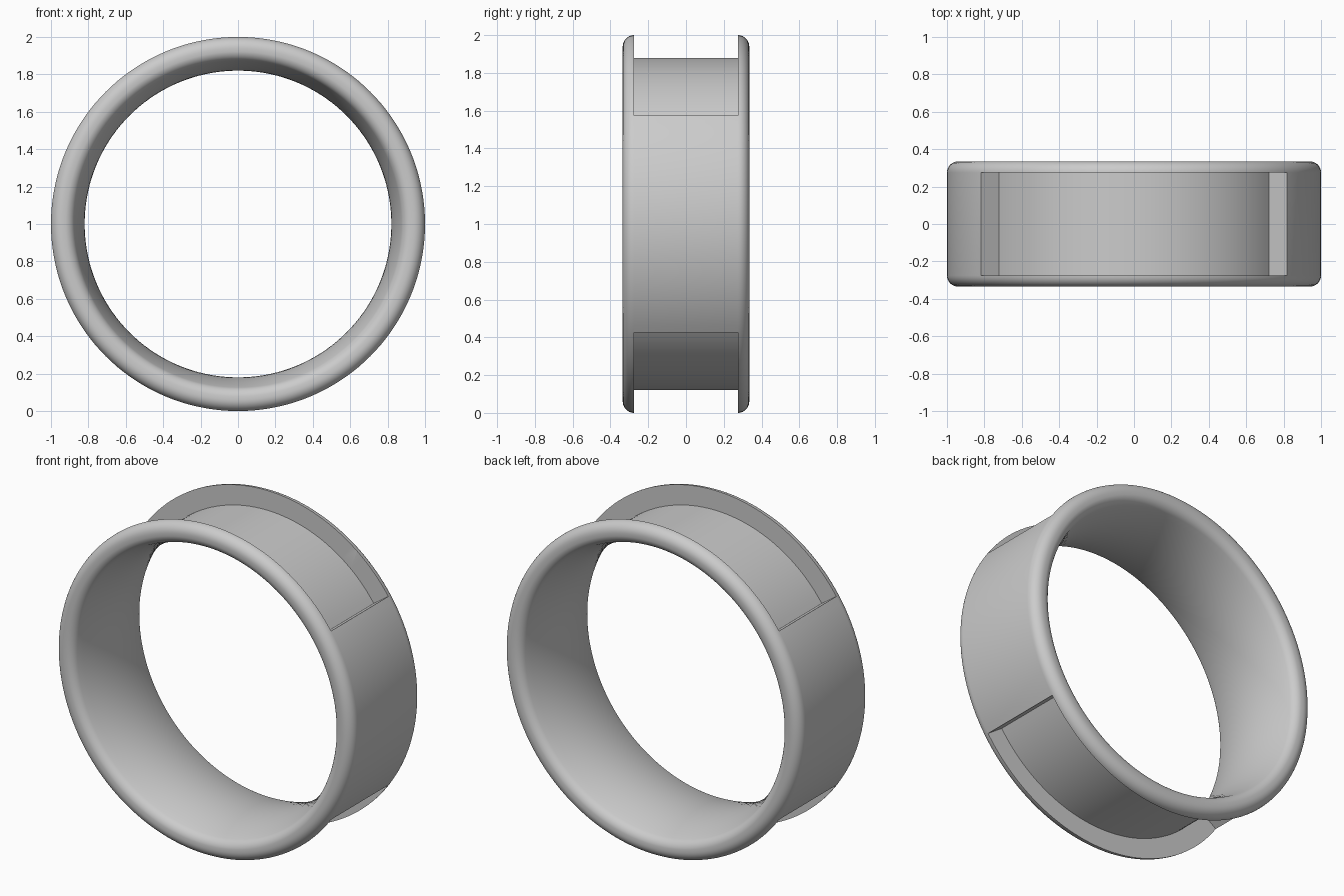
import bpy, bmesh
from math import sin, cos, pi, radians

cube = bpy.data.objects.get("Cube")
if cube:
    bpy.data.objects.remove(cube, do_unlink=True)

SEGMENTS = 144
HALF_WIDTH = 0.335
FILLET = 0.06
GROOVE = HALF_WIDTH - FILLET

metal = bpy.data.materials.new("grey metal")
metal.use_nodes = True
grey = (0.6, 0.6, 0.6, 1)
metal.diffuse_color = grey
metal.node_tree.nodes["Principled BSDF"].inputs["Base Color"].default_value = grey


def sweep(name, profile, start, end, closed):
    """Sweep a closed (radius, y) profile around the y axis at z = 1."""
    bm = bmesh.new()
    steps = round((end - start) / (2 * pi) * SEGMENTS)
    rings = []
    for i in range(steps if closed else steps + 1):
        a = start + (end - start) * i / steps
        rings.append([bm.verts.new((r * cos(a), y, 1 + r * sin(a))) for r, y in profile])
    n = len(profile)
    for i in range(steps):
        a, b = rings[i], rings[(i + 1) % len(rings)]
        for j in range(n):
            k = (j + 1) % n
            bm.faces.new((a[j], a[k], b[k], b[j]))
    if not closed:
        bm.faces.new(rings[0])
        bm.faces.new(rings[-1])
    bmesh.ops.recalc_face_normals(bm, faces=bm.faces)
    mesh = bpy.data.meshes.new(name)
    bm.to_mesh(mesh)
    bm.free()
    mesh.materials.append(metal)
    obj = bpy.data.objects.new(name, mesh)
    bpy.context.collection.objects.link(obj)
    return obj


# Band cross-section: flat outside, rounded rims, bowed inside
half = []
for i in range(9):
    t = pi / 2 * i / 8
    half.append((1 - FILLET + FILLET * cos(t), GROOVE + FILLET * sin(t)))
for i in range(1, 9):
    t = radians(70) * i / 8
    half.append((0.93 - 0.06 * sin(t), GROOVE + FILLET * cos(t)))
lip_r, lip_y = half[-1]
for i in range(1, 9):
    y = lip_y * (1 - i / 8)
    half.append((0.82 + (lip_r - 0.82) * (y / lip_y) ** 2, y))
profile = half + [(r, -y) for r, y in reversed(half[:-1])]
band = sweep("ring_band", profile, 0, 2 * pi, True)

# Recesses cut into the top and bottom of the band
pocket = [(0.88, -GROOVE), (1.2, -GROOVE), (1.2, GROOVE), (0.88, GROOVE)]
bpy.context.view_layer.objects.active = band
for name, start in (("top_recess_cutter", 35), ("bottom_recess_cutter", 215)):
    cutter = sweep(name, pocket, radians(start), radians(start + 110), False)
    cutter.hide_render = True
    mod = band.modifiers.new(name, "BOOLEAN")
    mod.operation = "DIFFERENCE"
    mod.solver = "EXACT"
    mod.object = cutter
    bpy.ops.object.modifier_apply(modifier=mod.name)
    bpy.data.objects.remove(cutter, do_unlink=True)

# Smooth curves with crisp recess edges
bpy.ops.object.select_all(action="DESELECT")
band.select_set(True)
bpy.ops.object.shade_smooth_by_angle(angle=radians(30))
